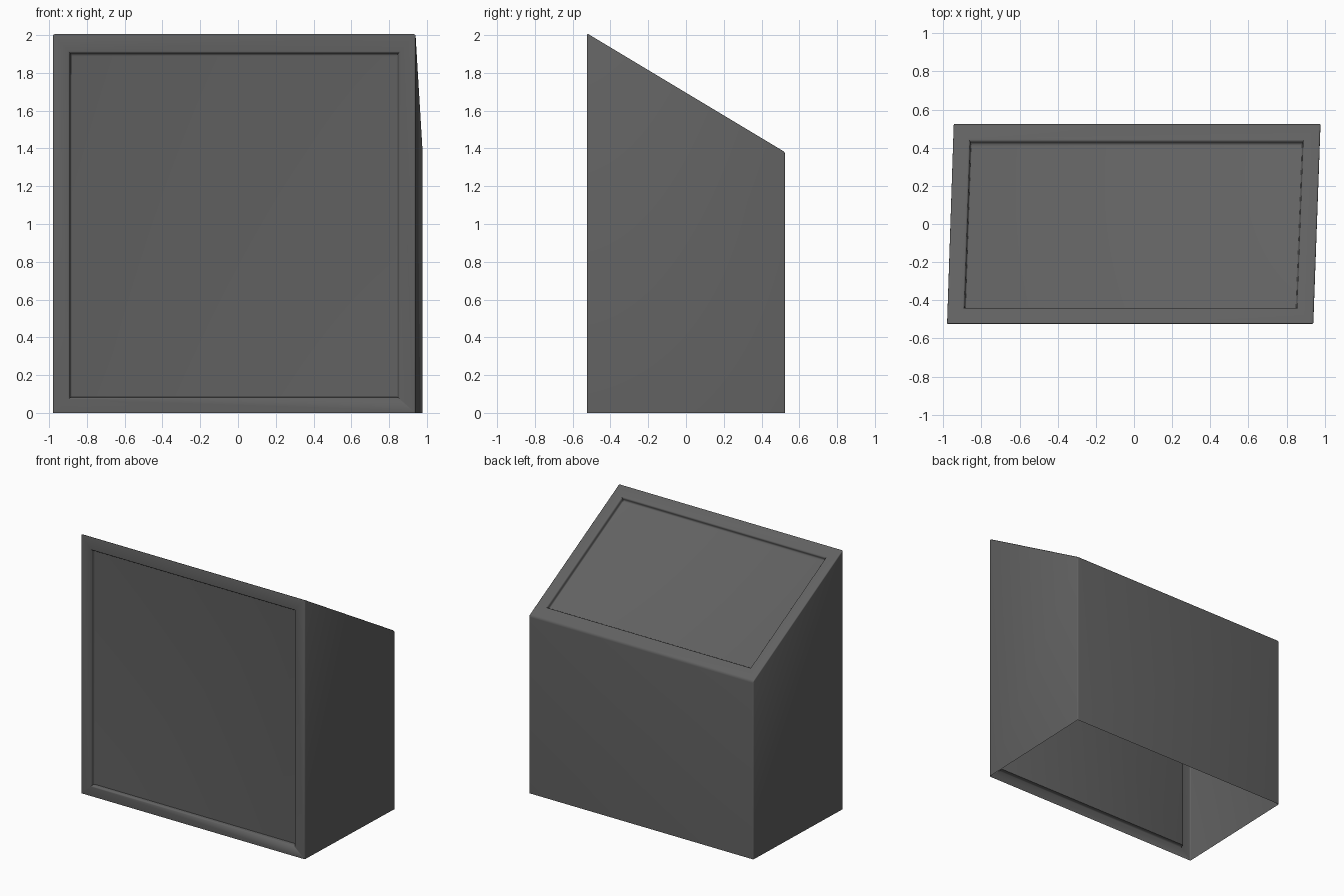
import bpy, bmesh, math

if "Cube" in bpy.data.objects:
    bpy.data.objects.remove(bpy.data.objects["Cube"])

HALF_D = 0.525            # half depth
FRONT_Z, BACK_Z = 2.01, 1.38   # heights before edge rounding
SLOPE = (BACK_Z - FRONT_Z) / (2 * HALF_D)


def slope_z(y):
    return FRONT_Z + SLOPE * (y + HALF_D)


# Skewed, open-bottomed shell with a slanted top
bm = bmesh.new()
plan = [(-0.98, -HALF_D), (0.94, -HALF_D), (0.978, HALF_D), (-0.945, HALF_D)]
low = [bm.verts.new((x, y, 0)) for x, y in plan]
high = [bm.verts.new((x, y, slope_z(y))) for x, y in plan]
walls = []
for i in range(4):
    j = (i + 1) % 4
    walls.append(bm.faces.new((low[i], low[j], high[j], high[i])))
front, back = walls[0], walls[2]
top = bm.faces.new(high)
bm.normal_update()

# Rounded outer edges: broad on front and back top edges, finer elsewhere
weight = bm.edges.layers.float.new("bevel_weight_edge")
for e in bm.edges:
    if e.is_boundary:
        continue
    e[weight] = 1.0 if e in top.edges and (e in front.edges or e in back.edges) else 0.5


# Recessed panels on the front and slanted top
def inset(face, thickness, depth=0.0):
    bmesh.ops.inset_individual(bm, faces=[face], thickness=thickness, depth=depth,
                               use_even_offset=True)


inset(front, 0.09)
for v in front.verts:
    v.co.z = 0.08 if v.co.z < 1 else 1.905
inset(top, 0.088)
for v in top.verts:
    v.co.y = math.copysign(0.437, v.co.y)
    v.co.z = slope_z(v.co.y)
bm.normal_update()
for f in (front, top):
    inset(f, 0.003, -0.03)

mesh = bpy.data.meshes.new("sloped_cabinet")
bm.to_mesh(mesh)
bm.free()
cabinet = bpy.data.objects.new("sloped_cabinet", mesh)
bpy.context.collection.objects.link(cabinet)

bevel = cabinet.modifiers.new("rounded_edges", 'BEVEL')
bevel.limit_method = 'WEIGHT'
bevel.width = 0.025
bevel.segments = 4

# Dark grey finish
mat = bpy.data.materials.new("dark_grey")
mat.diffuse_color = (0.12, 0.12, 0.12, 1)
mat.use_nodes = True
mat.node_tree.nodes["Principled BSDF"].inputs["Base Color"].default_value = mat.diffuse_color
mesh.materials.append(mat)

bpy.context.view_layer.objects.active = cabinet
cabinet.select_set(True)
bpy.ops.object.modifier_apply(modifier=bevel.name)
bpy.ops.object.shade_smooth_by_angle(angle=math.radians(35))
